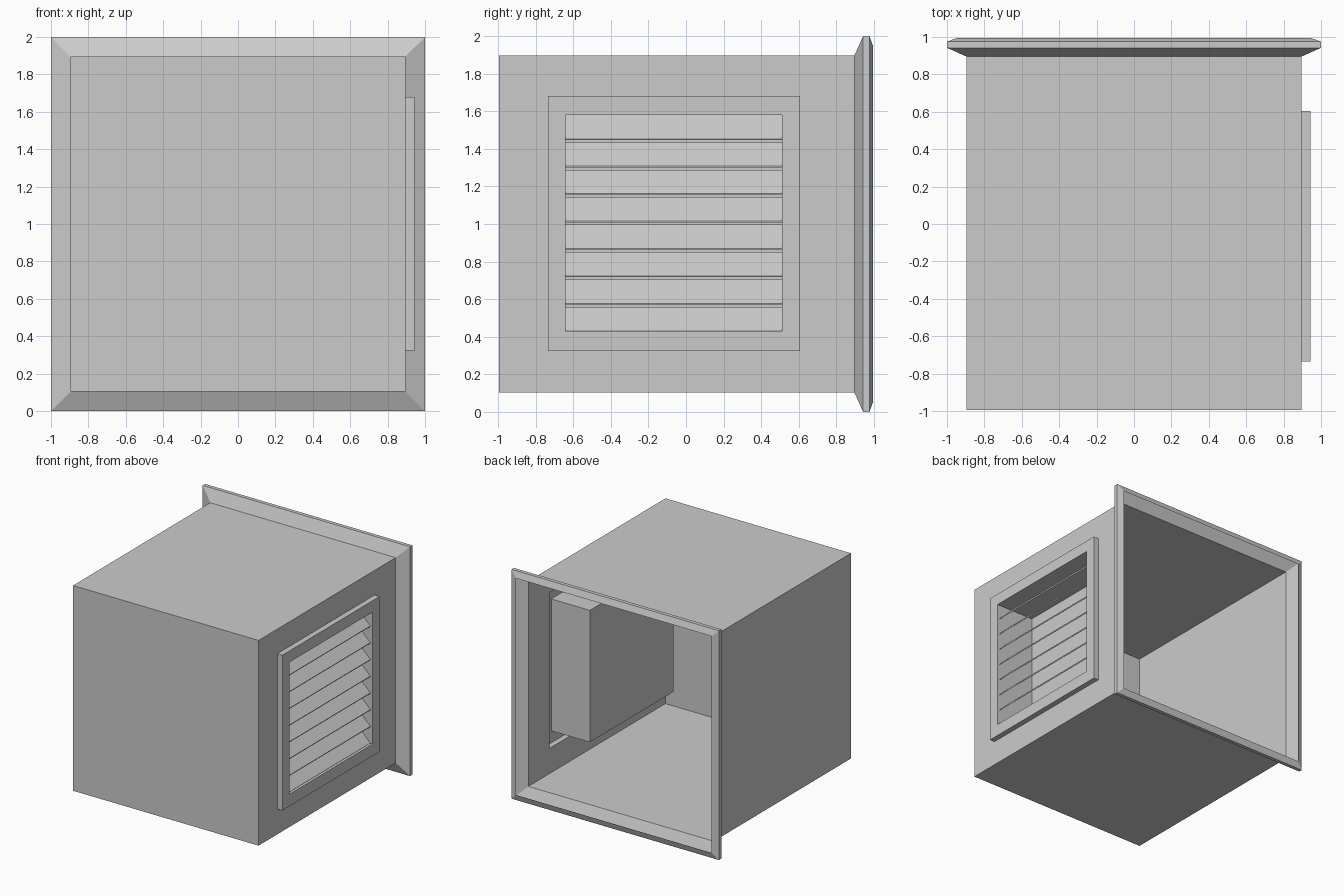
import bpy, bmesh

if "Cube" in bpy.data.objects:
    bpy.data.objects.remove(bpy.data.objects["Cube"])


def make_object(name, bm):
    bmesh.ops.remove_doubles(bm, verts=bm.verts, dist=0.0001)
    bmesh.ops.recalc_face_normals(bm, faces=bm.faces)
    mesh = bpy.data.meshes.new(name)
    bm.to_mesh(mesh)
    bm.free()
    obj = bpy.data.objects.new(name, mesh)
    bpy.context.collection.objects.link(obj)
    return obj


def loft(bm, rings, cap_first=False, cap_last=False, skip=()):
    """Bridge consecutive rings of points; skip holds (ring, side) faces to leave open."""
    loops = [[bm.verts.new(p) for p in ring] for ring in rings]
    for k, (a, b) in enumerate(zip(loops, loops[1:])):
        n = len(a)
        for i in range(n):
            if (k, i) not in skip:
                j = (i + 1) % n
                bm.faces.new((a[i], a[j], b[j], b[i]))
    if cap_first:
        bm.faces.new(loops[0])
    if cap_last:
        bm.faces.new(loops[-1])


def square_y(r, y):
    # side 1 of this ring is the +x side
    return [(-r, y, 1 - r), (r, y, 1 - r), (r, y, 1 + r), (-r, y, 1 + r)]


def rect_x(x, y0, y1, z0, z1):
    return [(x, y0, z0), (x, y1, z0), (x, y1, z1), (x, y0, z1)]


W = 0.895
FRONT, BACK = -0.995, 0.895
frame_out = (-0.735, 0.605, 0.325, 1.68)
frame_in = (-0.64, 0.51, 0.43, 1.58)

# Housing: thin-walled box, open at the back, with a flared flange
bm = bmesh.new()
profile = [(W, FRONT), (W, BACK), (1.0, 0.942), (1.0, 0.975), (0.945, 0.995)]
loft(bm, [square_y(r, y) for r, y in profile], cap_first=True, skip={(0, 1)})
# Right wall around the vent, raised vent frame and the recessed pocket
loft(bm, [
    rect_x(W, FRONT, BACK, 1 - W, 1 + W),
    rect_x(W, *frame_out),
    rect_x(0.943, *frame_out),
    rect_x(0.943, *frame_in),
    rect_x(0.57, *frame_in),
], cap_last=True)
make_object("housing", bm)

# Tilted louvre slats across the pocket
for i in range(8):
    top = 1.58 - i * 0.1459
    section = [(0.92, top - 0.133), (0.92, top - 0.127), (0.79, top), (0.79, top - 0.006)]
    bm = bmesh.new()
    loft(bm, [[(x, y, z) for x, z in section] for y in frame_in[:2]],
         cap_first=True, cap_last=True)
    make_object(f"louvre_slat_{i + 1}", bm)
